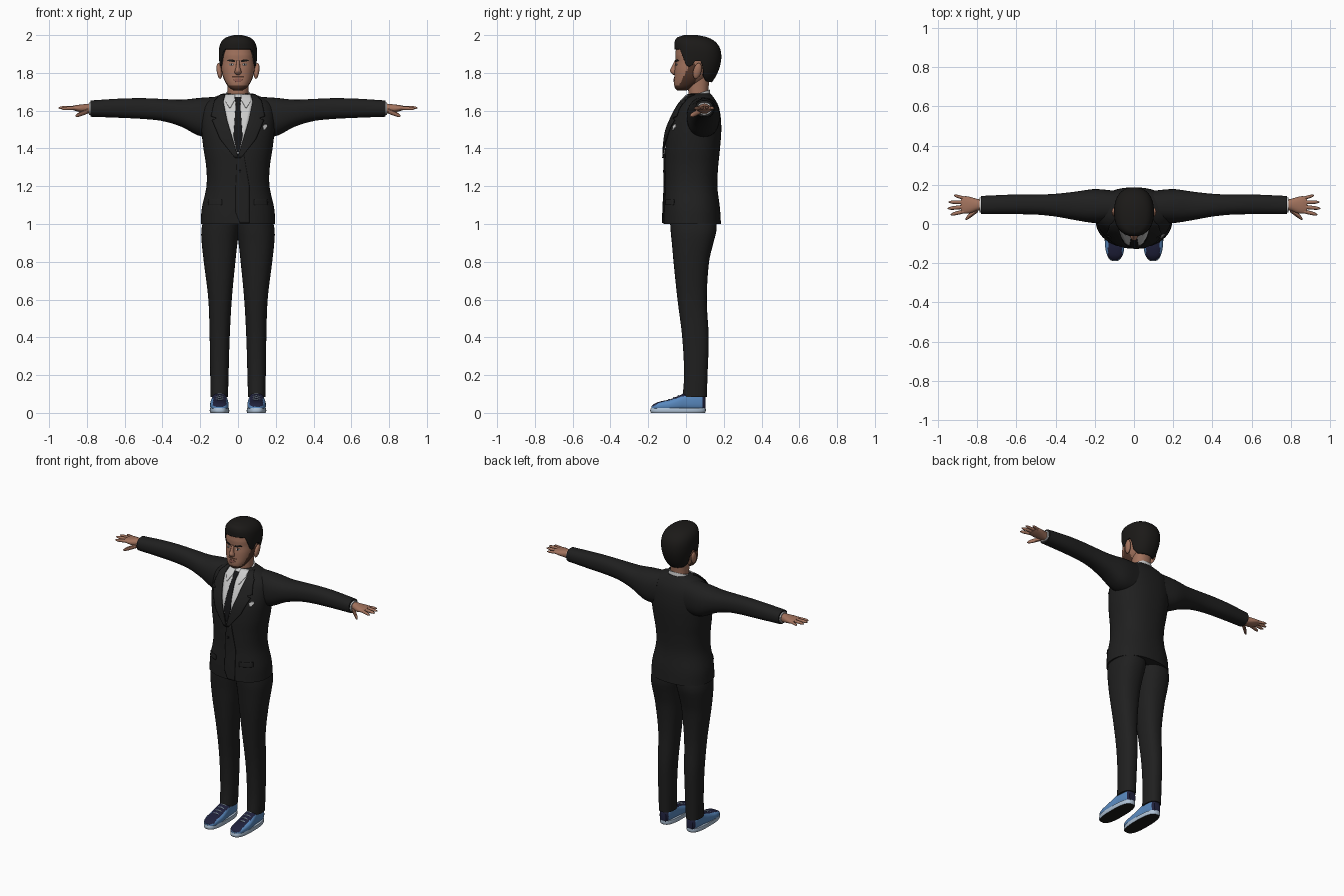
import bpy, bmesh, math

if "Cube" in bpy.data.objects:
    bpy.data.objects.remove(bpy.data.objects["Cube"])


def material(name, *rgb):
    m = bpy.data.materials.new(name)
    m.use_nodes = True
    m.diffuse_color = (*rgb, 1)
    bsdf = next(n for n in m.node_tree.nodes if n.type == 'BSDF_PRINCIPLED')
    bsdf.inputs["Base Color"].default_value = (*rgb, 1)
    bsdf.inputs["Roughness"].default_value = 0.8
    return m


SUIT = material("suit black", .014, .014, .014)
SHIRT = material("shirt white", .6, .6, .6)
TIE = material("tie black", .008, .008, .009)
HAIR = material("hair black", .011, .01, .009)
SKIN = material("skin", .36, .17, .11)
BEARD = material("beard brown", .08, .035, .022)
LIPS = material("lips", .26, .1, .075)
BLUE = material("shoe blue", .1, .25, .52)
NAVY = material("shoe navy", .014, .015, .045)
PALE = material("sole pale blue", .42, .53, .66)

PLACE = {'x': lambda t, u, v: (t, u, v),
         'y': lambda t, u, v: (u, t, v),
         'z': lambda t, u, v: (u, v, t)}
parts = []


def sample(rows, t):
    """Smoothly interpolate (u0, u1, v0, v1) from rows of (t, u0, u1, v0, v1)."""
    t = min(max(t, rows[0][0]), rows[-1][0])
    i = next(k for k in range(len(rows) - 1) if t <= rows[k + 1][0])
    a, b = rows[i], rows[i + 1]
    p, q = rows[max(i - 1, 0)], rows[min(i + 2, len(rows) - 1)]
    h = b[0] - a[0]
    s = (t - a[0]) / h
    out = []
    for k in range(1, 5):
        m0 = (b[k] - p[k]) / (b[0] - p[0]) * h
        m1 = (q[k] - a[k]) / (q[0] - a[0]) * h
        out.append(a[k] + (b[k] - a[k]) * s * s * (3 - 2 * s)
                   + s * (1 - s) * ((1 - s) * m0 - s * m1))
    return out


def finish(name, bm, mats, rule=None, mirror=False, thick=0, offset=0):
    bmesh.ops.recalc_face_normals(bm, faces=bm.faces)
    if rule:
        for f in bm.faces:
            f.material_index = rule(f.calc_center_median(), f.normal)
    mesh = bpy.data.meshes.new(name)
    bm.to_mesh(mesh)
    bm.free()
    ob = bpy.data.objects.new(name, mesh)
    bpy.context.collection.objects.link(ob)
    for m in mats:
        mesh.materials.append(m)
    if thick:
        mod = ob.modifiers.new("thickness", 'SOLIDIFY')
        mod.thickness, mod.offset = thick, offset
    if mirror:
        ob.modifiers.new("mirror", 'MIRROR')
    parts.append(ob)
    return ob


def loft(name, axis, rows, mats, steps=24, seg=32, n=2.3, lo=None, hi=None,
         caps=True, **kw):
    """Skin superellipse rings along an axis; lo and hi may vary by angle."""
    bm = bmesh.new()
    rings = []
    for j in range(steps + 1):
        ring = []
        for k in range(seg):
            a = math.tau * k / seg
            c, s = math.cos(a), math.sin(a)
            t0 = lo(s) if lo else rows[0][0]
            t1 = hi(s) if hi else rows[-1][0]
            t = t0 + (t1 - t0) * j / steps
            u0, u1, v0, v1 = sample(rows, t)
            u = (u0 + u1) / 2 + (u1 - u0) / 2 * math.copysign(abs(c) ** (2 / n), c)
            v = (v0 + v1) / 2 + (v1 - v0) / 2 * math.copysign(abs(s) ** (2 / n), s)
            ring.append(bm.verts.new(PLACE[axis](t, u, v)))
        rings.append(ring)
    for r, q in zip(rings, rings[1:]):
        for k in range(seg):
            bm.faces.new((r[k], r[k - 1], q[k - 1], q[k]))
    if caps:
        bm.faces.new(rings[0])
    bm.faces.new(rings[-1])
    return finish(name, bm, mats, **kw)


def panel(name, rows, edges, mat, off=.004, thick=.004, n=2.3, mirror=False):
    """Thin plate following the front of a loft; edges are (z, x0, x1)."""
    bm = bmesh.new()
    grid = []
    for (za, a0, a1), (zb, b0, b1) in zip(edges, edges[1:]):
        for j in range(7):
            s = j / 6
            z, x0, x1 = za + (zb - za) * s, a0 + (b0 - a0) * s, a1 + (b1 - a1) * s
            u0, u1, v0, v1 = sample(rows, z)
            line = []
            for k in range(9):
                x = x0 + (x1 - x0) * k / 8
                d = min(abs(x - (u0 + u1) / 2) / ((u1 - u0) / 2), .98)
                y = (v0 + v1) / 2 - (v1 - v0) / 2 * (1 - d ** n) ** (1 / n)
                line.append(bm.verts.new((x, y - off, z)))
            grid.append(line)
    for r, q in zip(grid, grid[1:]):
        for k in range(8):
            bm.faces.new((r[k], r[k + 1], q[k + 1], q[k]))
    bmesh.ops.remove_doubles(bm, verts=bm.verts, dist=1e-5)
    return finish(name, bm, [mat], mirror=mirror, thick=thick)


def centred(rows):
    return [(z, -w, w, y0, y1) for z, w, y0, y1 in rows]


# Jacket body and sleeves
torso = centred([(1.0, .197, -.12, .185), (1.08, .192, -.118, .18), (1.2, .167, -.112, .166),
                 (1.3, .168, -.112, .17), (1.4, .183, -.11, .18), (1.5, .194, -.097, .187),
                 (1.58, .195, -.065, .182), (1.63, .183, -.037, .17), (1.665, .14, -.008, .15),
                 (1.69, .08, .02, .13)])
loft("jacket", 'z', torso, [SUIT], steps=40, seg=48)
loft("sleeve", 'x', [(.1, .01, .17, 1.46, 1.674), (.2, .005, .178, 1.465, 1.668),
                     (.3, .02, .165, 1.515, 1.658), (.4, .038, .154, 1.545, 1.662),
                     (.5, .048, .15, 1.556, 1.666), (.62, .05, .15, 1.562, 1.664),
                     (.78, .05, .143, 1.568, 1.654)], [SUIT], mirror=True)
loft("shirt_cuff", 'x', [(.76, .058, .136, 1.575, 1.646), (.788, .06, .134, 1.578, 1.643)],
     [SHIRT], steps=2, mirror=True)

# Shirt front, tie, lapels and jacket details
panel("shirt_front", torso, [(1.687, -.065, .065), (1.65, -.083, .083), (1.5, -.045, .045),
                             (1.37, -.004, .004)], SHIRT, .003)
panel("tie", torso, [(1.672, -.018, .018), (1.635, -.012, .012), (1.46, -.024, .024),
                     (1.38, -.006, .006)], TIE, .008)
panel("shirt_collar_point", torso, [(1.686, .016, .066), (1.655, .018, .07),
                                    (1.615, .04, .046)], SHIRT, .009, mirror=True)
panel("lapel", torso, [(1.686, .068, .09), (1.65, .078, .125), (1.57, .062, .142),
                       (1.56, .06, .112), (1.55, .058, .137), (1.45, .028, .095),
                       (1.35, -.002, .016)], SUIT, .011, .006, mirror=True)
panel("jacket_overlap", torso, [(1.37, -.004, .03), (1.2, -.012, .06), (1.06, -.012, .06),
                                (1.005, .01, .06)], SUIT, .004, .006)
panel("jacket_button", torso, [(1.285, .004, .016), (1.273, .004, .016)], TIE, .009)
panel("pocket_flap", torso, [(1.13, .085, .155), (1.1, .085, .158)], SUIT, .004, mirror=True)
panel("pocket_square", torso, [(1.528, .14, .152), (1.515, .13, .157), (1.508, .134, .148),
                               (1.498, .136, .144)], SHIRT, .006)
loft("shirt_collar", 'z', centred([(1.64, .08, -.01, .14), (1.68, .067, .008, .13),
                                   (1.715, .06, .012, .125)]), [SHIRT], steps=6,
     hi=lambda s: 1.692 + .02 * s)

# Trousers
loft("trouser_leg", 'z', [(.085, .053, .145, -.018, .11), (.2, .05, .147, -.01, .114),
                          (.4, .044, .15, -.02, .12), (.6, .033, .157, -.045, .11),
                          (.8, .014, .181, -.066, .122), (.9, .003, .192, -.075, .145),
                          (.97, -.008, .194, -.082, .162), (1.03, -.01, .18, -.085, .16)],
     [SUIT], steps=32, mirror=True)

# Shoes
loft("shoe_sole", 'z', [(0, .048, .146, -.185, .1), (.01, .046, .15, -.19, .105),
                        (.026, .048, .148, -.186, .104)], [PALE, HAIR], steps=4, seg=40,
     n=2.7, mirror=True, rule=lambda c, no: int(no.z < -.7))


def shoe_rule(c, no):
    tongue = no.z > .35 and abs(c.x - .097) < .036 and c.y < .01
    return int(tongue or c.y > .085)


loft("shoe_upper", 'y', [(-.183, .08, .115, .015, .035), (-.165, .06, .134, .014, .05),
                         (-.13, .051, .145, .012, .062), (-.09, .049, .148, .01, .07),
                         (-.04, .052, .145, .01, .09), (0, .057, .139, .01, .107),
                         (.05, .06, .136, .01, .112), (.09, .066, .13, .012, .1),
                         (.102, .075, .12, .015, .085)],
     [BLUE, NAVY], steps=40, seg=40, n=2.6, mirror=True, rule=shoe_rule)
for i in range(4):
    y, z = -.09 + .025 * i, .068 + .01 * i
    loft(f"shoe_lace_{i + 1}", 'x', [(.074, y - .004, y + .004, z - .008, z),
                                     (.097, y - .005, y + .005, z - .002, z + .006),
                                     (.12, y - .004, y + .004, z - .008, z)],
         [PALE], steps=6, seg=8, mirror=True)

# Hands
loft("palm", 'x', [(.765, .073, .122, 1.582, 1.638), (.8, .068, .128, 1.585, 1.636),
                   (.835, .055, .138, 1.592, 1.632), (.865, .053, .142, 1.6, 1.628),
                   (.882, .06, .136, 1.606, 1.624)], [SKIN], steps=12, seg=20, mirror=True)


def digit(name, x0, y0, z0, x1, y1, z1, r):
    rows = []
    for s, w in ((0, 1), (.5, .95), (.85, .75), (1, .25)):
        x, y, z = x0 + (x1 - x0) * s, y0 + (y1 - y0) * s, z0 + (z1 - z0) * s
        rows.append((x, y - r * w, y + r * w, z - r * w, z + r * w))
    loft(name, 'x', rows, [SKIN], steps=10, seg=10, n=2, mirror=True)


digit("index_finger", .86, .066, 1.614, .935, .048, 1.61, .0105)
digit("middle_finger", .86, .088, 1.616, .95, .079, 1.615, .0105)
digit("ring_finger", .86, .11, 1.616, .945, .112, 1.615, .01)
digit("little_finger", .86, .13, 1.614, .918, .146, 1.612, .009)
digit("thumb", .795, .075, 1.598, .86, .025, 1.572, .014)

# Neck and head, with the beard set by height along the jaw
loft("neck", 'z', centred([(1.64, .058, .02, .12), (1.7, .055, .012, .118),
                           (1.78, .058, .01, .125)]), [SKIN], steps=6)
head = centred([(1.706, .022, -.045, .0), (1.72, .045, -.058, .03), (1.745, .064, -.064, .075),
                (1.78, .08, -.062, .115), (1.82, .088, -.06, .14), (1.86, .09, -.055, .155),
                (1.9, .09, -.056, .16), (1.95, .076, -.045, .14), (1.985, .04, -.005, .095)])


def beard_rule(c, no):
    jaw = c.y < .052 and c.z < min(1.85, max(1.732, 1.745 + 2 * (c.y + .03)))
    moustache = c.y < -.03 and abs(c.x) < .03 and 1.775 < c.z < 1.785
    return int(jaw or moustache)


loft("head", 'z', head, [SKIN, BEARD], steps=64, seg=72, rule=beard_rule)
loft("nose", 'z', centred([(1.79, .008, -.068, -.05), (1.797, .017, -.076, -.045),
                           (1.81, .017, -.085, -.045), (1.83, .011, -.077, -.045),
                           (1.865, .008, -.06, -.045)]), [SKIN], steps=12, seg=16, n=2)
panel("lips", head, [(1.77, -.014, .014), (1.763, -.024, .024), (1.752, -.012, .012)],
      LIPS, .001)
panel("eye_white", head, [(1.849, .028, .042), (1.844, .023, .048), (1.839, .029, .042)],
      SHIRT, .0, .003, mirror=True)
panel("iris", head, [(1.849, .031, .04), (1.839, .031, .04)], TIE, .001, .003, mirror=True)
panel("eyebrow", head, [(1.87, .03, .05), (1.864, .016, .058), (1.858, .016, .03)],
      HAIR, .002, mirror=True)

# Ears
bm = bmesh.new()
bmesh.ops.create_uvsphere(bm, u_segments=16, v_segments=12, radius=1)
for v in bm.verts:
    x, y, z = v.co
    v.co = (.099 + .014 * x + .005 * z, .06 + .022 * y + .008 * z, 1.81 + .042 * z)
finish("ear", bm, [SKIN], mirror=True)


# Hair shell with a hairline that dips into sideburns and the nape
def hairline(s):
    line = ((-1, 1.925), (-.72, 1.925), (-.55, 1.87), (-.4, 1.835), (-.2, 1.835),
            (-.1, 1.862), (.12, 1.862), (.35, 1.78), (.6, 1.755), (1, 1.75))
    for (a, za), (b, zb) in zip(line, line[1:]):
        if s <= b:
            return za + (zb - za) * (s - a) / (b - a)
    return line[-1][1]


loft("hair", 'z', centred([(1.74, .062, -.05, .13), (1.78, .084, -.062, .157),
                           (1.83, .095, -.062, .178), (1.88, .101, -.062, .187),
                           (1.93, .1, -.062, .18), (1.965, .088, -.06, .155),
                           (1.988, .062, -.045, .115), (2.0, .022, -.01, .06)]),
     [HAIR], steps=28, seg=72, lo=hairline, caps=False, thick=.014, offset=-1)

# Smooth shading with crisp edges
bpy.ops.object.select_all(action='DESELECT')
for ob in parts:
    ob.select_set(True)
bpy.context.view_layer.objects.active = parts[0]
bpy.ops.object.shade_smooth_by_angle(angle=math.radians(40))
